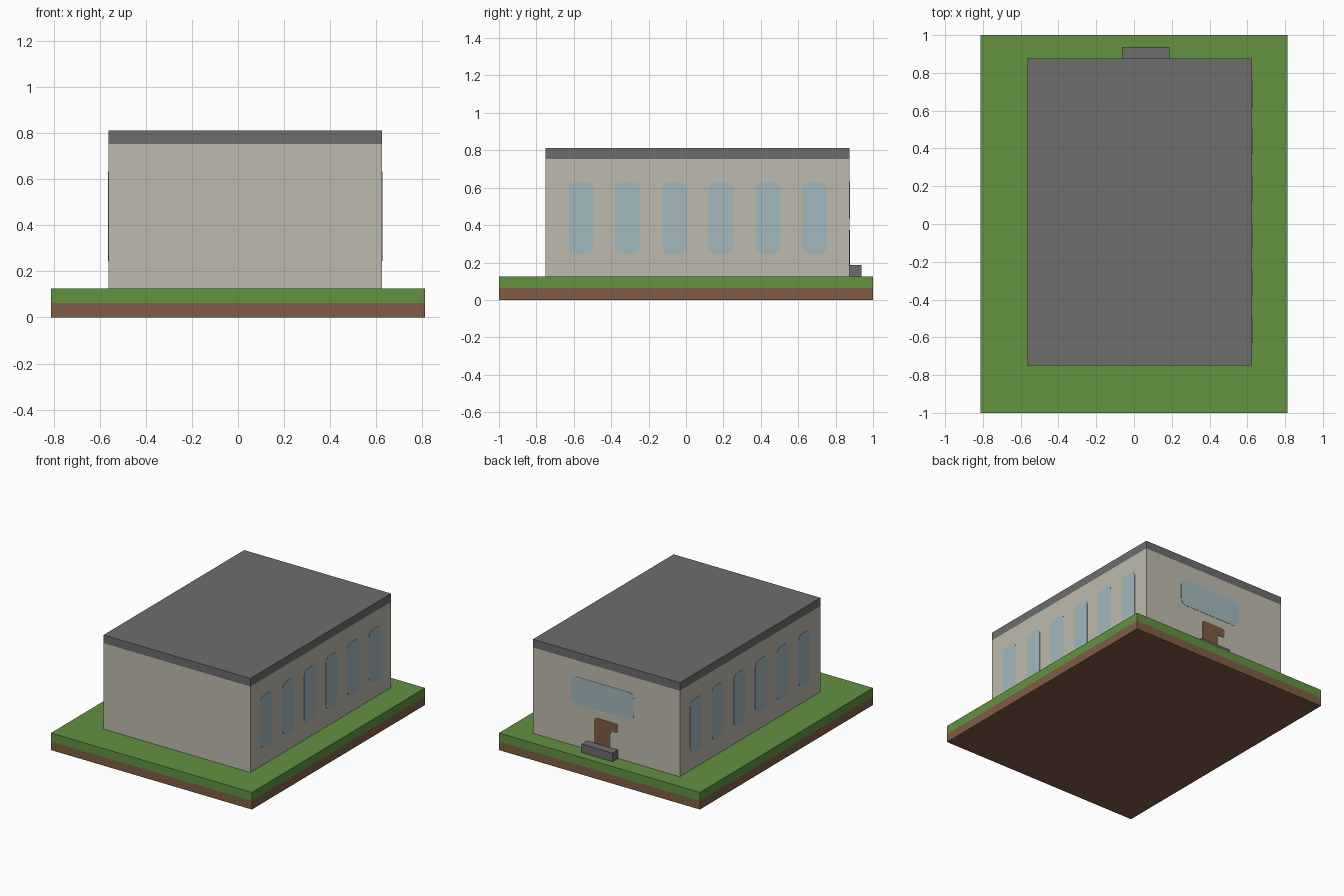
import bpy
import bmesh
from mathutils import Vector

cube = bpy.data.objects.get("Cube")
if cube:
    bpy.data.objects.remove(cube, do_unlink=True)


def material(name, rgb):
    """Flat material from an sRGB 0-255 colour."""
    linear = [((c / 255 + 0.055) / 1.055) ** 2.4 for c in rgb] + [1.0]
    mat = bpy.data.materials.new(name)
    mat.use_nodes = True
    mat.diffuse_color = linear
    bsdf = mat.node_tree.nodes["Principled BSDF"]
    bsdf.inputs["Base Color"].default_value = linear
    bsdf.inputs["Roughness"].default_value = 0.9
    return mat


grass = material("grass green", (99, 146, 65))
brown = material("earth brown", (128, 92, 71))
stone = material("wall beige", (190, 187, 174))
slate = material("roof grey", (109, 109, 109))
glass = material("window blue", (163, 185, 190))


def finish(name, bm, mat):
    bmesh.ops.recalc_face_normals(bm, faces=bm.faces)
    mesh = bpy.data.meshes.new(name)
    bm.to_mesh(mesh)
    bm.free()
    mesh.materials.append(mat)
    obj = bpy.data.objects.new(name, mesh)
    bpy.context.collection.objects.link(obj)
    return obj


def box(name, low, high, mat):
    low, high = Vector(low), Vector(high)
    bm = bmesh.new()
    bmesh.ops.create_cube(bm, size=1)
    for v in bm.verts:
        v.co = (low + high) / 2 + v.co * (high - low)
    return finish(name, bm, mat)


def plate(name, outline, place, outward, mat, radius):
    """Thin panel with rounded corners, half sunk into a wall."""
    depth = Vector(outward) * 0.004
    bm = bmesh.new()
    verts = [bm.verts.new(Vector(place(u, z)) - depth / 2) for u, z in outline]
    bm.faces.new(verts)
    bmesh.ops.bevel(bm, geom=verts, offset=radius, offset_type='OFFSET',
                    segments=4, profile=0.5, affect='VERTICES')
    grown = bmesh.ops.extrude_face_region(bm, geom=bm.faces[:])["geom"]
    bmesh.ops.translate(bm, vec=depth,
                        verts=[g for g in grown if isinstance(g, bmesh.types.BMVert)])
    return finish(name, bm, mat)


def rectangle(u0, u1, z0, z1):
    return [(u0, z0), (u1, z0), (u1, z1), (u0, z1)]


# Main dimensions
LEFT, RIGHT, FRONT, BACK = -0.5625, 0.625, -0.75, 0.875
GROUND, EAVES, TOP = 0.125, 0.753, 0.8125

# Ground slab
box("earth_layer", (-0.8125, -1, 0), (0.8125, 1, GROUND / 2), brown)
box("grass_layer", (-0.8125, -1, GROUND / 2), (0.8125, 1, GROUND), grass)

# Building
box("walls", (LEFT, FRONT, GROUND), (RIGHT, BACK, EAVES), stone)
box("flat_roof", (LEFT, FRONT, EAVES), (RIGHT, BACK, TOP), slate)
box("door_step", (-0.0625, BACK, GROUND), (0.1875, 0.9375, 0.1875), slate)

# Six tall windows along each long wall
for side, wall, sign in (("left", RIGHT, 1), ("right", LEFT, -1)):
    for i in range(6):
        y = -0.5625 + 0.25 * i
        plate(f"{side}_window_{i + 1}", rectangle(y - 0.067, y + 0.067, 0.246, 0.633),
              lambda u, z: (wall, u, z), (sign, 0, 0), glass, 0.04)


# Wide window and door on the back wall
def on_back(u, z):
    return (u, BACK, z)


plate("back_window", rectangle(-0.192, 0.317, 0.435, 0.633), on_back, (0, 1, 0), glass, 0.04)
door = [(0.128, GROUND), (0.128, 0.375), (-0.064, 0.375),
        (-0.064, 0.308), (-0.004, 0.308), (-0.004, GROUND)]
plate("back_door", door, on_back, (0, 1, 0), brown, 0.015)
